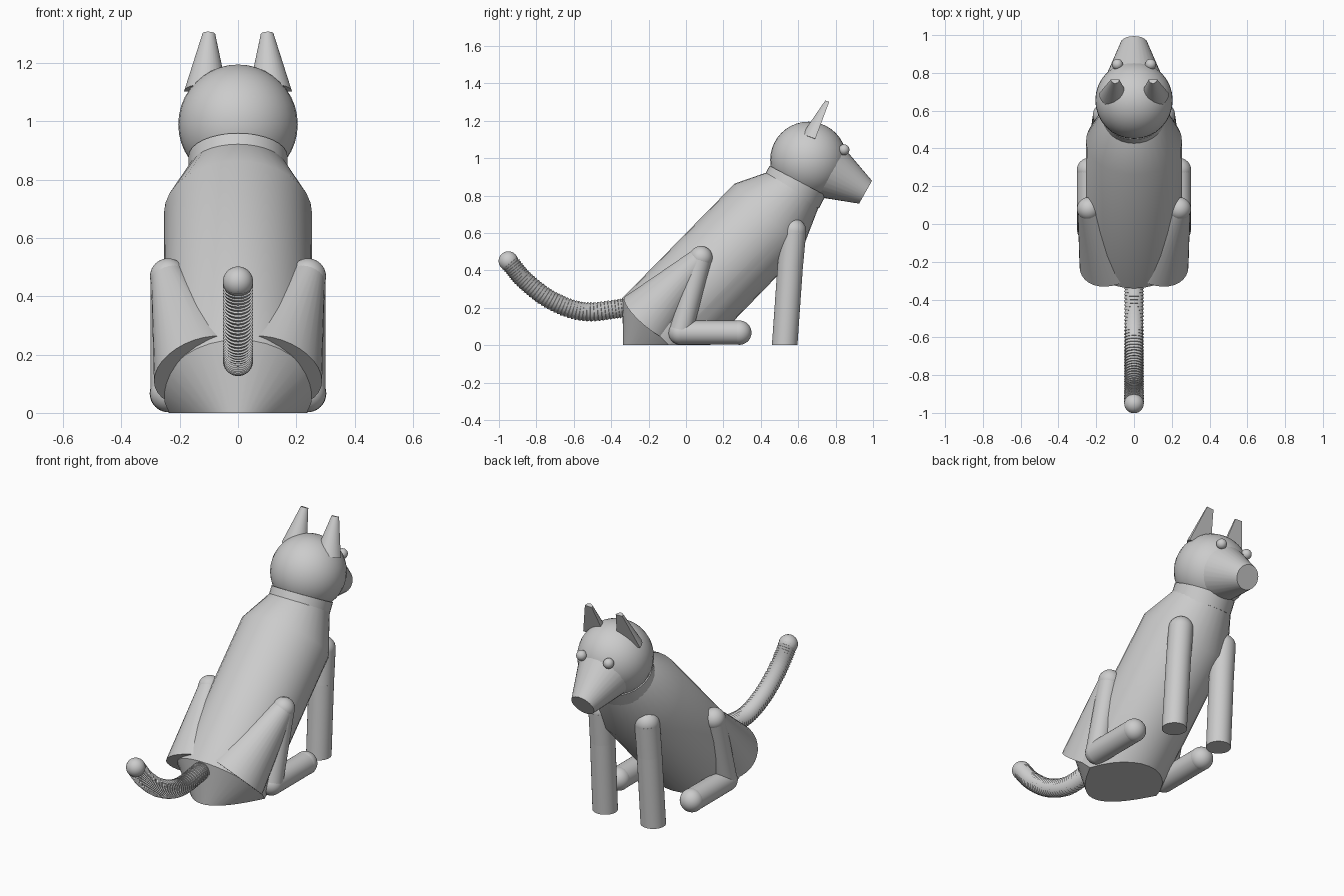
import bpy, bmesh, math
from mathutils import Vector, Matrix

cube = bpy.data.objects.get("Cube")
if cube:
    bpy.data.objects.remove(cube)

GREY = (0.6, 0.6, 0.6, 1)
grey = bpy.data.materials.new("plain grey")
grey.use_nodes = True
grey.diffuse_color = GREY
grey.node_tree.nodes["Principled BSDF"].inputs["Base Color"].default_value = GREY


def finish(name, bm):
    """Turn a bmesh into a smooth-shaded object with sharp edges kept."""
    bmesh.ops.recalc_face_normals(bm, faces=bm.faces)
    mesh = bpy.data.meshes.new(name)
    bm.to_mesh(mesh)
    bm.free()
    mesh.materials.append(grey)
    obj = bpy.data.objects.new(name, mesh)
    bpy.context.collection.objects.link(obj)
    bpy.ops.object.select_all(action='DESELECT')
    obj.select_set(True)
    bpy.context.view_layer.objects.active = obj
    bpy.ops.object.shade_smooth_by_angle(angle=math.radians(30))
    return obj


def loft(rings, sides=32):
    """Skin round rings given as (centre, axis, radius), capping both ends."""
    bm = bmesh.new()
    loops = []
    for centre, axis, radius in rings:
        axis = Vector(axis).normalized()
        across = Vector((1, 0, 0))
        across = (across - axis * across.dot(axis)).normalized()
        up = axis.cross(across)
        loop = []
        for i in range(sides):
            a = math.tau * i / sides
            offset = across * math.cos(a) + up * math.sin(a)
            loop.append(bm.verts.new(Vector(centre) + offset * radius))
        loops.append(loop)
    for low, high in zip(loops, loops[1:]):
        for i in range(sides):
            j = (i + 1) % sides
            bm.faces.new((low[i], low[j], high[j], high[i]))
    bm.faces.new(loops[0][::-1])
    bm.faces.new(loops[-1])
    return bm


def slice_off(bm, point, normal):
    """Cut away what lies on the normal side and close the hole."""
    geom = bm.verts[:] + bm.edges[:] + bm.faces[:]
    cut = bmesh.ops.bisect_plane(bm, geom=geom, plane_co=point, plane_no=normal,
                                 clear_outer=True)["geom_cut"]
    edges = [e for e in cut if isinstance(e, bmesh.types.BMEdge)]
    bmesh.ops.contextual_create(bm, geom=edges)


def rod(name, start, end, r1, r2, ground=False):
    axis = Vector(end) - Vector(start)
    bm = loft([(start, axis, r1), (end, axis, r2)])
    if ground:
        slice_off(bm, (0, 0, 0), (0, 0, -1))
    return finish(name, bm)


def ball(name, centre, radius):
    bm = bmesh.new()
    bmesh.ops.create_uvsphere(bm, u_segments=32, v_segments=20, radius=radius,
                              matrix=Matrix.Translation(centre))
    return finish(name, bm)


# Torso: rump cone, leaning barrel and shoulders, cut flat at the ground
lean = (0, 1, 1)
neck_axis = (0, 0.47, 0.88)
torso = loft([((0, -0.32, -0.09), lean, 0.02),
              ((0, -0.16, 0.07), lean, 0.256),
              ((0, 0.44, 0.685), lean, 0.254),
              ((0, 0.575, 0.845), neck_axis, 0.165)])
slice_off(torso, (0, 0, 0), (0, 0, -1))
finish("torso", torso)

# Neck, head and muzzle
rod("neck", (0, 0.56, 0.81), (0, 0.597, 0.88), 0.17, 0.17)
ball("head", (0, 0.655, 0.99), 0.205)
rod("muzzle", (0, 0.655, 0.99), (0, 0.96, 0.818), 0.2, 0.07)

# Tail: finely ribbed bent tube with a ball tip
points = [Vector((0, y, z)) for y, z in
          ((-0.22, 0.22), (-0.36, 0.195), (-0.55, 0.18), (-0.72, 0.24),
           (-0.86, 0.345), (-0.95, 0.45))]
points = [points[0] * 2 - points[1]] + points + [points[-1] * 2 - points[-2]]
path = []
for a, b, c, d in zip(points, points[1:], points[2:], points[3:]):
    for i in range(10):
        t = i / 10
        path.append(b + (c - a) * (t / 2)
                    + (a - b * 2.5 + c * 2 - d / 2) * t ** 2
                    + (b * 1.5 - a / 2 - c * 1.5 + d / 2) * t ** 3)
path.append(points[-2])
rings = []
for p, q in zip(path, path[1:]):
    rings += [(p, q - p, 0.046), (p.lerp(q, 0.9), q - p, 0.052)]
finish("tail", loft(rings, 24))
ball("tail_tip", (0, -0.95, 0.45), 0.052)

for side, s in (("left", 1), ("right", -1)):
    # Hind leg: wide thigh, folded shin and foot lying forward
    hip, knee = (0.12 * s, -0.195, 0.145), (0.24 * s, 0.08, 0.468)
    heel, toe = (0.238 * s, -0.03, 0.067), (0.238 * s, 0.285, 0.067)
    rod(side + "_thigh", hip, knee, 0.175, 0.06, ground=True)
    ball(side + "_knee", knee, 0.062)
    rod(side + "_shin", knee, heel, 0.06, 0.062)
    ball(side + "_heel", heel, 0.064)
    rod(side + "_foot", heel, toe, 0.064, 0.064)
    ball(side + "_toe", toe, 0.065)

    # Front leg: upper part leaning back into the chest, straight lower part
    shoulder, elbow = (0.15 * s, 0.575, 0.61), (0.152 * s, 0.557, 0.42)
    ball(side + "_shoulder", shoulder, 0.068)
    rod(side + "_upper_front_leg", shoulder, elbow, 0.068, 0.068)
    ball(side + "_elbow", elbow, 0.068)
    rod(side + "_lower_front_leg", elbow, (0.157 * s, 0.524, -0.05), 0.068, 0.068, ground=True)

    # Eye
    ball(side + "_eye", (0.088 * s, 0.845, 1.045), 0.029)

    # Ear: half cone with a flat front
    base, tip = Vector((0.11 * s, 0.69, 1.1)), Vector((0.1 * s, 0.765, 1.3))
    axis = tip - base
    ear = loft([(base, axis, 0.075), (tip, axis, 0.022)])
    front = Vector((0, axis.z, -axis.y)).normalized()
    slice_off(ear, base, front)
    finish(side + "_ear", ear)
